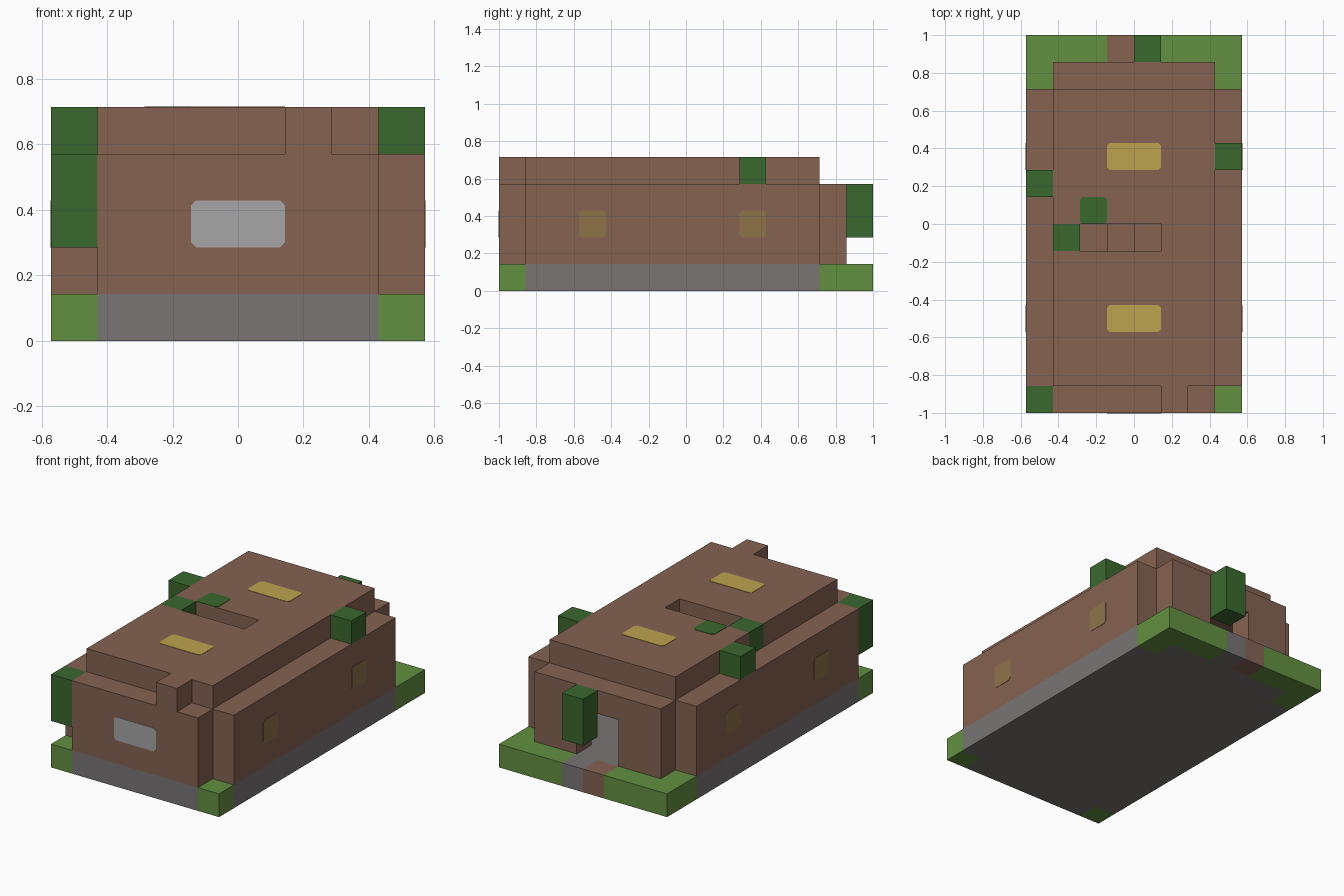
import bpy
import bmesh

UNIT = 1 / 7  # size of one building block

cube = bpy.data.objects.get("Cube")
if cube:
    bpy.data.objects.remove(cube, do_unlink=True)


def material(name, *rgb):
    linear = [((c / 255 + 0.055) / 1.055) ** 2.4 for c in rgb] + [1]
    mat = bpy.data.materials.new(name)
    mat.use_nodes = True
    mat.diffuse_color = linear
    mat.node_tree.nodes["Principled BSDF"].inputs["Base Color"].default_value = linear
    return mat


BROWN = material("brown wall", 133, 99, 82)
STONE = material("grey stone", 120, 117, 116)
GRASS = material("grass green", 98, 144, 64)
LEAF = material("leaf green", 58, 104, 46)
YELLOW = material("lamp yellow", 190, 163, 78)
DULL = material("dull yellow", 141, 115, 74)
SILVER = material("light grey", 166, 166, 166)


def prism(name, outline, axis, lo, hi, mat):
    """Extrude an outline, given in blocks, along an axis from lo to hi."""
    def place(a, b, depth):
        point = {"x": (depth, a, b), "y": (a, depth, b), "z": (a, b, depth)}[axis]
        return [c * UNIT for c in point]

    bm = bmesh.new()
    face = bm.faces.new([bm.verts.new(place(a, b, lo)) for a, b in outline])
    new = bmesh.ops.extrude_face_region(bm, geom=[face], use_keep_orig=True)["geom"]
    for v in new:
        if isinstance(v, bmesh.types.BMVert):
            v.co["xyz".index(axis)] = hi * UNIT
    bmesh.ops.recalc_face_normals(bm, faces=bm.faces)
    mesh = bpy.data.meshes.new(name)
    bm.to_mesh(mesh)
    bm.free()
    mesh.materials.append(mat)
    obj = bpy.data.objects.new(name, mesh)
    bpy.context.collection.objects.link(obj)
    return obj


def box(name, x, y, z, mat):
    outline = [(x[0], y[0]), (x[1], y[0]), (x[1], y[1]), (x[0], y[1])]
    return prism(name, outline, "z", z[0], z[1], mat)


def panel(name, a, b, axis, level, mat):
    """Thin plate with clipped corners lying on a surface."""
    c = 0.1
    (a0, a1), (b0, b1) = a, b
    outline = [(a0 + c, b0), (a1 - c, b0), (a1, b0 + c), (a1, b1 - c),
               (a1 - c, b1), (a0 + c, b1), (a0, b1 - c), (a0, b0 + c)]
    return prism(name, outline, axis, level - 0.015, level + 0.015, mat)


# Stone floor slab with path and doorstep
prism("floor_slab", [(-3, -7), (3, -7), (3, -6), (4, -6), (4, 5), (3, 5), (3, 6),
                     (1, 6), (1, 7), (0, 7), (0, 6), (-3, 6), (-3, 5), (-4, 5),
                     (-4, -6), (-3, -6)], "z", 0, 1, STONE)
box("doorstep", (-1, 0), (6, 7), (0, 1), BROWN)

# Mirrored grass corners and side walls
for side, s in (("left", 1), ("right", -1)):
    prism(side + "_back_grass", [(s, 6), (3 * s, 6), (3 * s, 5), (4 * s, 5),
                                 (4 * s, 7), (s, 7)], "z", 0, 1, GRASS)
    box(side + "_front_grass", sorted((3 * s, 4 * s)), (-7, -6), (0, 1), GRASS)
    box(side + "_wall", sorted((3 * s, 4 * s)), (-6, 5), (1, 4), BROWN)
    for place, y in (("front", -4), ("back", 2)):
        panel(f"{side}_{place}_window", (y, y + 1), (2, 3), "x", 4 * s, DULL)

# Front wall with raised block, back wall with doorway
prism("front_wall", [(-3, 1), (3, 1), (3, 4), (2, 4), (2, 5), (1, 5), (1, 4), (-3, 4)],
      "y", -7, -6, BROWN)
panel("front_window", (-1, 1), (2, 3), "y", -7, SILVER)
prism("back_wall", [(-3, 1), (-1, 1), (-1, 3), (1, 3), (1, 1), (3, 1), (3, 4), (-3, 4)],
      "y", 5, 6, BROWN)

# Roof with stair opening and lamps
prism("roof", [(-3, -6), (3, -6), (3, 5), (-3, 5), (-3, 0), (1, 0), (1, -1), (-3, -1)],
      "z", 4, 5, BROWN)
for place, y in (("front", -4), ("back", 2)):
    panel(place + "_roof_lamp", (-1, 1), (y, y + 1), "z", 5, YELLOW)

# Stairs up to the opening
for i in range(3):
    box(f"stair_{i + 1}", (i - 2, i - 1), (-1, 0), (1, i + 2), BROWN)

# Leaf blocks
box("roof_leaf", (-3, -2), (-1, 0), (4, 5), LEAF)
panel("roof_leaf_patch", (-2, -1), (0, 1), "z", 5, LEAF)
box("left_ledge_leaf", (3, 4), (2, 3), (4, 5), LEAF)
box("right_ledge_leaf", (-4, -3), (1, 2), (4, 5), LEAF)
box("front_corner_leaf", (-4, -3), (-7, -6), (2, 4), LEAF)
box("door_leaf", (0, 1), (6, 7), (2, 4), LEAF)
